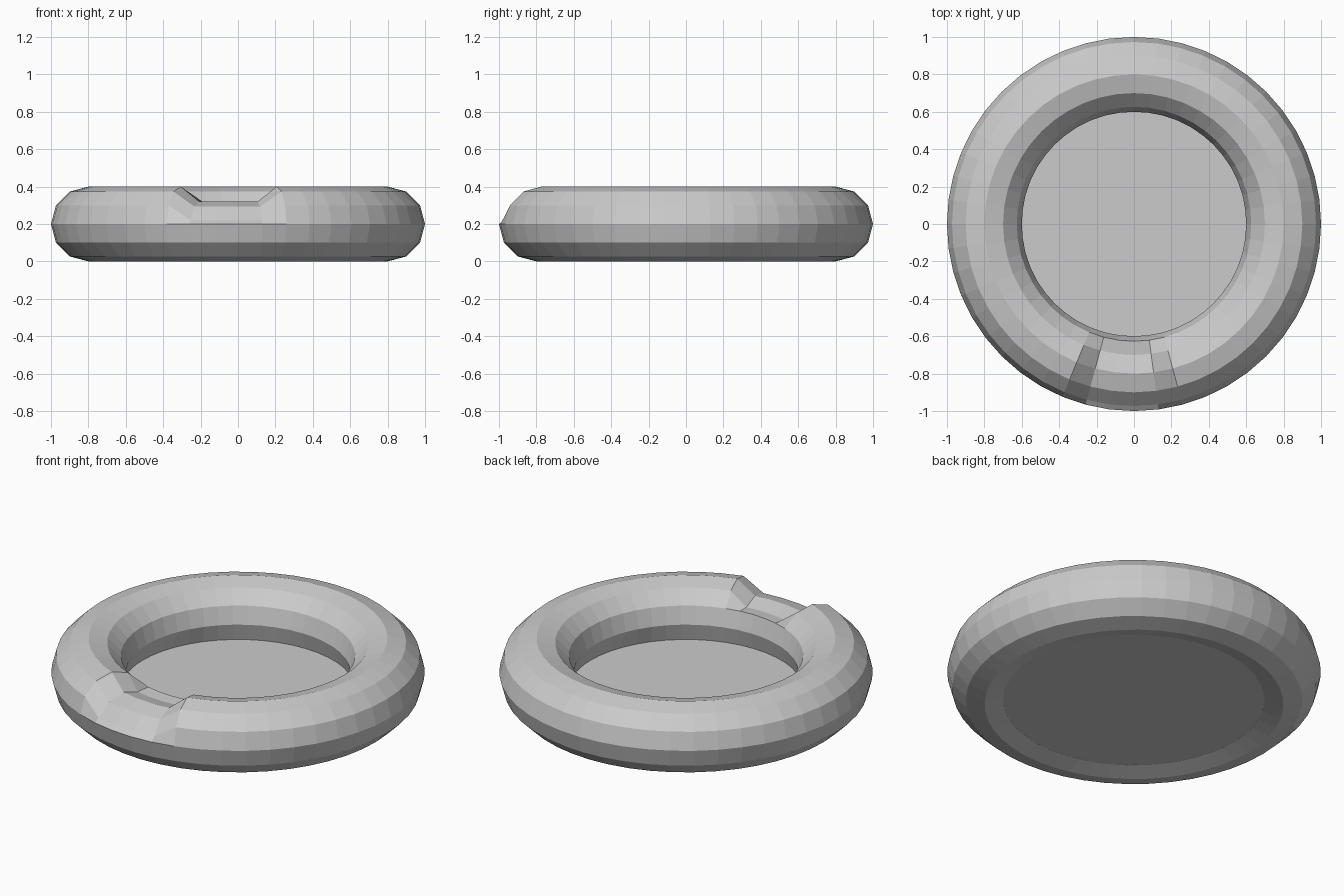
import bpy, bmesh
from math import sin, cos, pi, radians

if "Cube" in bpy.data.objects:
    bpy.data.objects.remove(bpy.data.objects["Cube"])

SEG, TUBE = 48, 12      # sides around the ring, sides of the tube
MAJOR, MINOR = 0.8, 0.2
DIP = 0.08              # depth of the front notch


def add_object(name, bm):
    bmesh.ops.recalc_face_normals(bm, faces=bm.faces[:])
    mesh = bpy.data.meshes.new(name)
    bm.to_mesh(mesh)
    bm.free()
    obj = bpy.data.objects.new(name, mesh)
    bpy.context.collection.objects.link(obj)
    return obj


# Ring: low-poly torus, with a notch pressed into the front of the rim
bm = bmesh.new()
grid = []
for i in range(SEG):
    a = -pi / 2 + 2 * pi * i / SEG
    notch = i in (0, 1, SEG - 1, SEG - 2)
    loop = []
    for j in range(TUBE):
        t = 2 * pi * j / TUBE
        r = MAJOR + MINOR * cos(t)
        z = MINOR + MINOR * sin(t)
        if notch and 1 <= j <= 4:
            z -= DIP
        loop.append(bm.verts.new((r * cos(a), r * sin(a), z)))
    grid.append(loop)
for i in range(SEG):
    for j in range(TUBE):
        a, b = grid[i], grid[(i + 1) % SEG]
        k = (j + 1) % TUBE
        bm.faces.new((a[j], b[j], b[k], a[k]))
add_object("rim_ring", bm)

# Floor: flat plate closing the middle of the ring
bm = bmesh.new()
bottom, top = 0.027, 0.1
ends = []
for r, z in ((0.7, bottom), (0.627, top)):
    ends.append([bm.verts.new((r * cos(2 * pi * i / SEG), r * sin(2 * pi * i / SEG), z))
                 for i in range(SEG)])
bm.faces.new(ends[0])
bm.faces.new(ends[1])
for i in range(SEG):
    k = (i + 1) % SEG
    bm.faces.new((ends[0][i], ends[0][k], ends[1][k], ends[1][i]))
add_object("floor_plate", bm)
